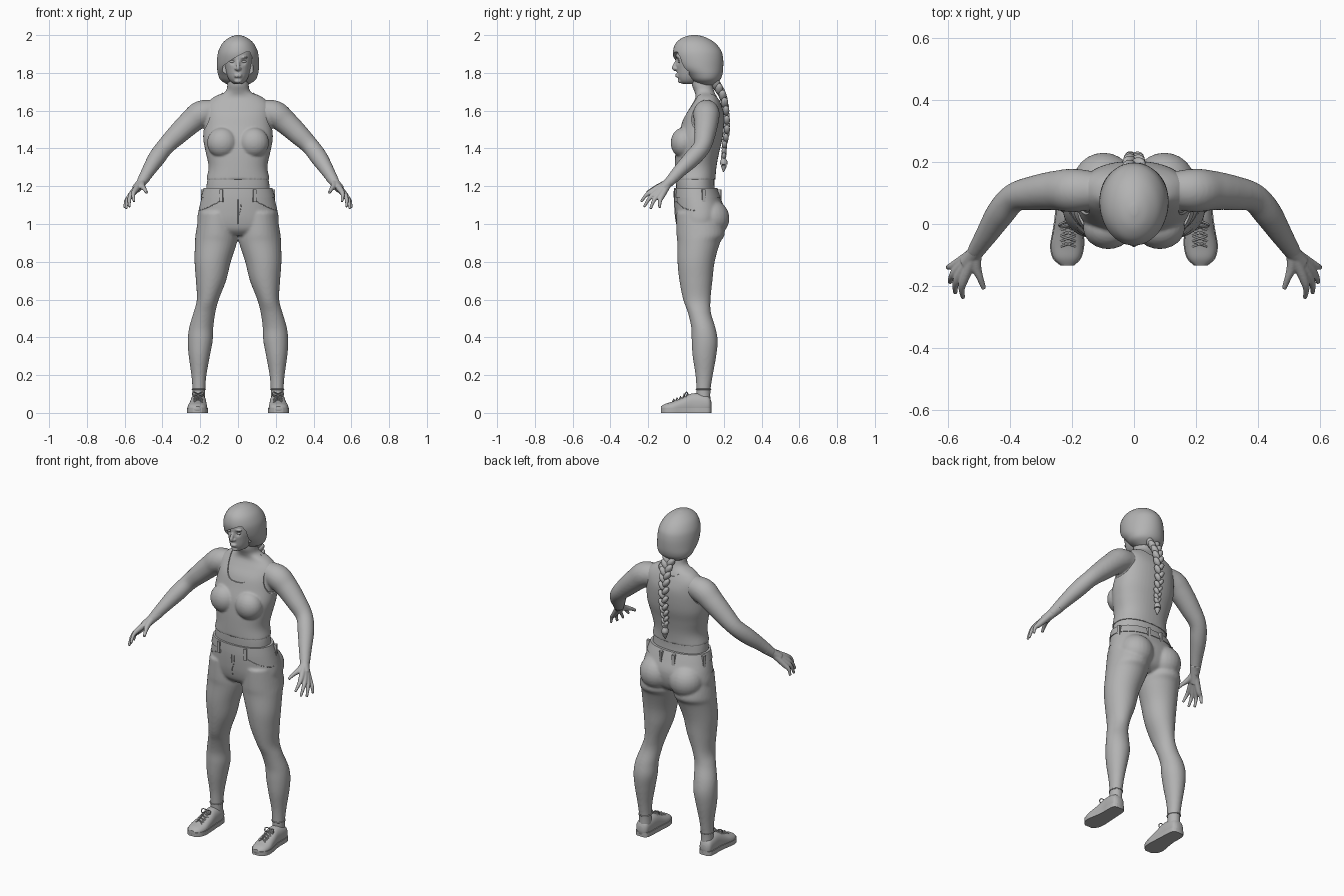
import bpy, bmesh, math
from mathutils import Vector, Matrix
from mathutils.bvhtree import BVHTree

if "Cube" in bpy.data.objects:
    bpy.data.objects.remove(bpy.data.objects["Cube"])

clay = bpy.data.materials.new("plain_grey")
clay.use_nodes = True
clay.diffuse_color = (0.45, 0.45, 0.45, 1)
clay.node_tree.nodes["Principled BSDF"].inputs["Base Color"].default_value = clay.diffuse_color
SIDES = (1, -1)


def spline(rows, n=5):
    """Catmull-Rom samples through rows of numbers."""
    out = []
    for i in range(len(rows) - 1):
        a, b, c, d = (rows[max(0, min(len(rows) - 1, i + k))] for k in (-1, 0, 1, 2))
        for j in range(n):
            t = j / n
            out.append([0.5 * (2 * q + (r - p) * t + (2 * p - 5 * q + 4 * r - s) * t * t
                               + (3 * q - p - 3 * r + s) * t ** 3) for p, q, r, s in zip(a, b, c, d)])
    return out + [list(rows[-1])]


def skin(bm, rings):
    loops = [[bm.verts.new(p) for p in ring] for ring in rings]
    for lo, hi in zip(loops, loops[1:]):
        for i in range(len(lo)):
            bm.faces.new((lo[i - 1], lo[i], hi[i], hi[i - 1]))
    bm.faces.new(loops[0][::-1])
    bm.faces.new(loops[-1])


def loft(bm, rows, axis="z", side=1, grow=0, power=1.0, start=-9, end=9, n=32):
    """Rows are centre x, position on the axis, half width, low and high edge."""
    rings = []
    for cx, pos, rx, lo, hi in spline(rows):
        if not start <= pos <= end:
            continue
        mid, ry, ring = (lo + hi) / 2, (hi - lo) / 2 + grow, []
        for k in range(n):
            c, s = math.cos(math.tau * k / n), math.sin(math.tau * k / n)
            x = side * cx + (rx + grow) * math.copysign(abs(c) ** power, c)
            v = mid + ry * math.copysign(abs(s) ** power, s)
            ring.append((x, v, pos) if axis == "z" else (x, pos, v))
        rings.append(ring)
    skin(bm, rings)


def tube(bm, rows, side=1, n=16):
    """Round limb through rows of x, y, z, radius."""
    pts, rings = spline(rows), []
    for i, (x, y, z, r) in enumerate(pts):
        t = Vector(pts[min(i + 1, len(pts) - 1)][:3]) - Vector(pts[max(i - 1, 0)][:3])
        q = t.to_track_quat("Z", "Y")
        ring = [Vector((x, y, z)) + q @ Vector((r * math.cos(math.tau * k / n), r * math.sin(math.tau * k / n), 0))
                for k in range(n)]
        rings.append([(side * p.x, p.y, p.z) for p in ring])
    skin(bm, rings)


def ball(bm, centre, radii, tilt=Matrix()):
    m = Matrix.Translation(centre) @ tilt @ Matrix.Diagonal((*radii, 1))
    bmesh.ops.create_uvsphere(bm, u_segments=24, v_segments=14, radius=1, matrix=m)


def finish(bm, name, voxel=0, relax=0, cutters=(), angle=50):
    bmesh.ops.recalc_face_normals(bm, faces=bm.faces)
    mesh = bpy.data.meshes.new(name)
    bm.to_mesh(mesh)
    bm.free()
    ob = bpy.data.objects.new(name, mesh)
    mesh.materials.append(clay)
    bpy.context.collection.objects.link(ob)
    if voxel:
        m = ob.modifiers.new("blend", "REMESH")
        m.mode, m.voxel_size = "VOXEL", voxel
    if relax:
        m = ob.modifiers.new("relax", "SMOOTH")
        m.factor, m.iterations = 0.5, relax
    for c in cutters:
        m = ob.modifiers.new("cut", "BOOLEAN")
        m.operation, m.solver, m.object = "DIFFERENCE", "EXACT", c
    bpy.ops.object.select_all(action="DESELECT")
    ob.select_set(True)
    bpy.context.view_layer.objects.active = ob
    bpy.ops.object.convert(target="MESH")
    bpy.ops.object.shade_smooth_by_angle(angle=math.radians(angle))
    for c in cutters:
        bpy.data.objects.remove(c)
    return ob


def prism(name, outline, y0, y1):
    """Cutter: an x-z outline running from y0 to y1."""
    bm = bmesh.new()
    skin(bm, [[(x, y, z) for x, z in outline] for y in (y0, y1)])
    ob = finish(bm, name)
    ob.hide_render = True
    return ob


def cord(name, paths, radius):
    cu = bpy.data.curves.new(name, "CURVE")
    cu.dimensions, cu.bevel_depth, cu.bevel_resolution = "3D", radius, 2
    for path in paths:
        sp = cu.splines.new("POLY")
        sp.points.add(len(path) - 1)
        for p, co in zip(sp.points, path):
            p.co = (*co, 1)
    cu.materials.append(clay)
    bpy.context.collection.objects.link(bpy.data.objects.new(name, cu))


# Upper body: torso, neck, bust and arms blended together
TORSO = [(0, 1.15, .172, -.05, .155), (0, 1.22, .165, -.053, .15), (0, 1.3, .15, -.053, .155),
         (0, 1.38, .165, -.05, .17), (0, 1.45, .178, -.042, .187), (0, 1.52, .175, -.02, .195),
         (0, 1.58, .17, .0, .195), (0, 1.63, .165, .03, .182), (0, 1.67, .125, .05, .165),
         (0, 1.7, .068, .045, .15), (0, 1.74, .056, .03, .14), (0, 1.8, .052, .03, .13)]
ARM = [(.1, .11, 1.6, .055), (.19, .108, 1.585, .07), (.25, .108, 1.54, .064), (.32, .1, 1.475, .056),
       (.385, .085, 1.41, .047), (.43, .035, 1.35, .046), (.475, -.035, 1.28, .036), (.515, -.095, 1.215, .026)]


def torso(bm, grow=0, **span):
    loft(bm, TORSO, grow=grow, power=.88, n=48, **span)
    for s in SIDES:
        ball(bm, (s * .083, -.012, 1.43), [r + grow for r in (.075, .063, .075)])


bm = bmesh.new()
torso(bm)
for s in SIDES:
    tube(bm, ARM, s, 24)
finish(bm, "body", .007, 8)

# Tank top: slightly larger torso with neck and arm openings
scoop = [(.09 * math.cos(a) * abs(math.cos(a)) ** -.4, 1.68 + .13 * math.sin(a))
         for a in [math.pi * (1 + k / 16) for k in range(1, 16)]]
neck_front = prism("neck_front_cutter", [(-.085, 1.9)] + scoop + [(.085, 1.9)], -.4, .1)
neck_back = prism("neck_back_cutter", [(-.085, 1.9), (-.08, 1.68), (-.04, 1.655), (.04, 1.655), (.08, 1.68), (.085, 1.9)], .09, .5)
holes = []
for s in SIDES:
    bm = bmesh.new()
    ball(bm, (s * .25, .1, 1.6), (.11, .25, .135))
    holes.append(finish(bm, "arm_hole_cutter"))
bm = bmesh.new()
torso(bm, .006, start=1.235, end=1.76)
finish(bm, "tank_top", .006, 4, [neck_front, neck_back] + holes, 40)

# Hands
WRIST = (.51, -.09, 1.222)
FINGERS = {(.545, -.172, 1.178): (.55, -.238, 1.118), (.56, -.162, 1.163): (.575, -.222, 1.09),
           (.568, -.147, 1.153): (.592, -.188, 1.08), (.57, -.128, 1.147): (.6, -.14, 1.085)}
for s, label in zip(SIDES, ("left", "right")):
    bm = bmesh.new()
    tube(bm, [(.49, -.058, 1.253, .032), (*WRIST, .026), (.54, -.125, 1.185, .024)], s)
    for knuckle, tip in FINGERS.items():
        k, t = Vector(knuckle), Vector(tip)
        bend = k.lerp(t, .5) + Vector((.007, -.003, .007))
        tube(bm, [(*WRIST, .02), (*k, .0155), (*bend, .0105), (*t, .007)], s)
    tube(bm, [(*WRIST, .02), (.507, -.14, 1.2, .016), (.495, -.175, 1.185, .011), (.483, -.208, 1.165, .008)], s)
    finish(bm, label + "_hand", .0035, 4)

# Trousers: hips, seat and legs
HIPS = [(0, 1.19, .178, -.06, .162), (0, 1.14, .192, -.062, .182), (0, 1.08, .207, -.06, .203),
        (0, 1.02, .216, -.054, .2), (0, .97, .2, -.04, .18), (0, .94, .12, -.01, .14)]
LEG = [(.11, 1.06, .095, -.05, .18), (.113, .95, .111, -.05, .205), (.117, .9, .111, -.046, .18),
       (.134, .8, .096, -.045, .152), (.143, .7, .08, -.035, .14), (.16, .6, .058, -.015, .13),
       (.178, .53, .058, .01, .132), (.195, .45, .064, .028, .156), (.2, .38, .066, .03, .168),
       (.205, .3, .056, .035, .16), (.207, .2, .04, .05, .142), (.207, .12, .034, .055, .13), (.207, .06, .034, .055, .13)]
bm = bmesh.new()
loft(bm, HIPS, power=.92, n=48)
for s in SIDES:
    loft(bm, LEG, side=s)
    ball(bm, (s * .098, .13, 1.03), (.1, .1, .1))
trousers = finish(bm, "trousers", .007, 6)
bm = bmesh.new()
loft(bm, HIPS, grow=.004, power=.92, n=48, start=1.13)
finish(bm, "waistband")

# Belt loops and seams follow the trouser surface
tree = BVHTree.FromPolygons([v.co for v in trousers.data.vertices], [p.vertices for p in trousers.data.polygons])


def on_hips(deg, z):
    """Surface point and normal at an angle around the hips, zero at the front."""
    d = Vector((math.sin(math.radians(deg)), -math.cos(math.radians(deg)), 0))
    hit, normal, _, _ = tree.ray_cast(Vector((0, .06, z)) + d, -d)
    return hit, normal


bm = bmesh.new()
for deg in (38, 100, 160, 200, 260, 322):
    hit, normal = on_hips(deg, 1.15)
    flat = Vector((normal.x, normal.y, 0)).to_track_quat("Y", "Z").to_matrix().to_4x4()
    bmesh.ops.create_cube(bm, size=1, matrix=Matrix.Translation(hit) @ flat @ Matrix.Diagonal((.018, .022, .066, 1)))
finish(bm, "belt_loops")
seams = [[on_hips(0, z / 100)[0] for z in range(113, 99, -1)],
         [on_hips(8 - (k / 8) ** 3 * 8, 1.13 - k * .011)[0] for k in range(9)]]
for s in SIDES:
    seams.append([on_hips(s * (42 + 5 * k), 1.12 - .05 * math.sin(k / 10 * math.pi / 2))[0] for k in range(10)])
cord("trouser_seams", seams, .002)
for s, label in zip(SIDES, ("left", "right")):
    cord(label + "_trouser_cuff", [[(s * .207 + .035 * math.cos(a), .0925 + .039 * math.sin(a), .125)
                                   for a in [math.tau * k / 24 for k in range(25)]]], .003)

# Shoes: upper, sole, tongue collar and laces
SHOE = [(.212, .134, .018, .012, .06), (.212, .12, .036, .0, .088), (.211, .08, .041, -.01, .102),
        (.21, .03, .042, -.01, .102), (.212, -.02, .047, -.01, .08), (.215, -.07, .052, -.01, .06),
        (.216, -.11, .043, -.006, .048), (.215, -.133, .02, .01, .034)]
for s, label in zip(SIDES, ("left", "right")):
    bm = bmesh.new()
    loft(bm, SHOE, "y", s, power=.85)
    bmesh.ops.bisect_plane(bm, geom=bm.verts[:] + bm.edges[:] + bm.faces[:], plane_co=(0, 0, .008),
                           plane_no=(0, 0, -1), clear_outer=True)
    finish(bm, label + "_shoe")
    rows = spline(SHOE)
    edge = [(s * r[0] + r[2] + .003, r[1]) for r in rows] + [(s * r[0] - r[2] - .003, r[1]) for r in rows[::-1]]
    bm = bmesh.new()
    skin(bm, [[(x, y, z) for x, y in edge] for z in (0, .026)])
    finish(bm, label + "_sole")
    laces = []
    for k in range(5):
        y, z = .015 - .018 * k, .097 - .0068 * k
        for d in SIDES:
            laces.append([(s * .212 - d * .024, y, z - .012), (s * .212, y - .008, z + .003), (s * .212 + d * .024, y - .016, z - .015)])
    for d in SIDES:
        laces.append([(s * .212 + d * .03 * math.sin(a), .01 - .02 * math.sin(a / 2), .1 + .01 * math.sin(2 * a))
                      for a in [math.pi * k / 10 for k in range(11)]])
    cord(label + "_laces", laces, .003)

# Head with nose, lips, chin and eye sockets
HEAD = [(0, 1.742, .022, -.02, .06), (0, 1.755, .04, -.034, .08), (0, 1.78, .056, -.045, .11), (0, 1.82, .068, -.05, .13),
        (0, 1.87, .077, -.055, .15), (0, 1.93, .075, -.045, .15), (0, 1.975, .04, -.0, .11)]
bm = bmesh.new()
loft(bm, HEAD)
tube(bm, [(0, -.045, 1.872, .006), (0, -.058, 1.845, .009), (0, -.064, 1.825, .011), (0, -.05, 1.815, .008)])
for s in SIDES:
    ball(bm, (s * .011, -.053, 1.822), (.008, .009, .007))
    ball(bm, (s * .03, -.042, 1.882), (.022, .012, .006))
for z in (1.79, 1.781):
    ball(bm, (0, -.045, z), (.021, .012, .0055))
ball(bm, (0, -.03, 1.757), (.02, .014, .012))
head = finish(bm, "head", .004, 3)
for v in head.data.vertices:
    for s in SIDES:
        v.co.y += .012 * math.exp(-((v.co - Vector((s * .03, -.05, 1.86))).length / .015) ** 2)
bm = bmesh.new()
for s in SIDES:
    ball(bm, (s * .03, -.031, 1.86), (.015, .012, .0075))
finish(bm, "eyes")

# Hair cap with a swept fringe opening
HAIR = [(0, 1.735, .05, .07, .145), (0, 1.76, .09, .03, .178), (0, 1.79, .105, -.0, .192), (0, 1.83, .111, -.045, .197),
        (0, 1.88, .11, -.066, .196), (0, 1.92, .102, -.068, .185), (0, 1.96, .08, -.052, .152),
        (0, 1.988, .045, -.015, .105), (0, 2, .01, .03, .06)]
opening = [(-.075, 1.65), (-.083, 1.8), (-.08, 1.835), (-.045, 1.862), (0, 1.89), (.04, 1.91),
           (.062, 1.91), (.076, 1.88), (.08, 1.8), (.072, 1.65)]
bm = bmesh.new()
loft(bm, HAIR, n=48)
finish(bm, "hair", cutters=[prism("face_cutter", opening, -.3, .015)])

# Braid: paired leaning lobes, a tie and a loose tuft
PATH = [(.155, 1.74), (.19, 1.68), (.207, 1.6), (.213, 1.5), (.2, 1.42), (.197, 1.36)]
bm = bmesh.new()
for i, (y, z) in enumerate(spline(PATH, 4)):
    s, r = (-1) ** i, .031 - .0007 * i
    ball(bm, (s * r * .5, y + .004, z), (r * .62, r * .72, r * 1.15), Matrix.Rotation(s * .6, 4, "Y"))
tube(bm, [(0, .198, 1.362, .014), (0, .197, 1.345, .011)])
tube(bm, [(0, .197, 1.35, .01), (0, .2, 1.325, .02), (0, .2, 1.3, .013), (0, .197, 1.275, .002)])
finish(bm, "braid")
